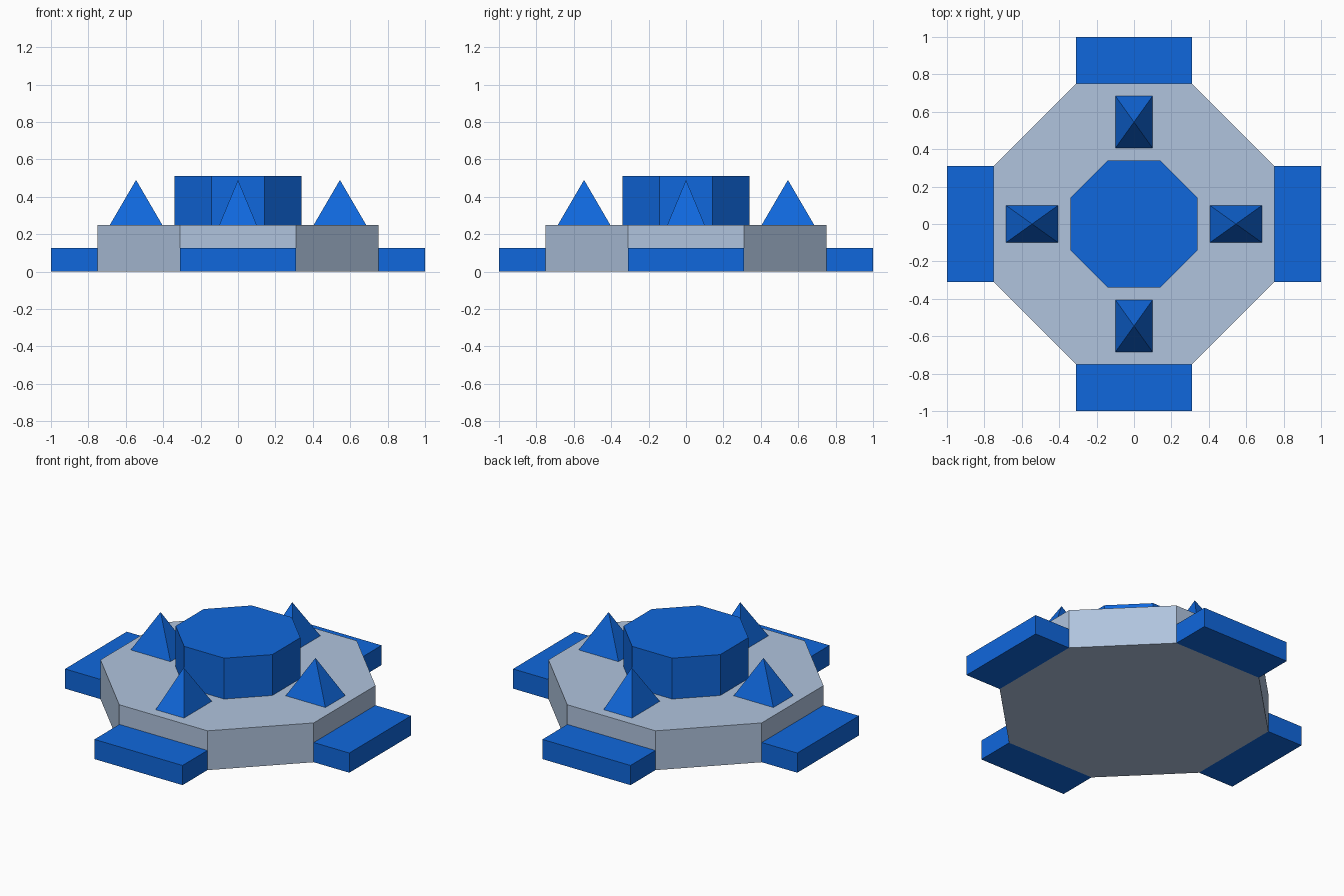
import bpy
import bmesh
from math import cos, pi
from mathutils import Matrix

if "Cube" in bpy.data.objects:
    bpy.data.objects.remove(bpy.data.objects["Cube"], do_unlink=True)


def make_material(name, rgb):
    color = (*rgb, 1.0)
    mat = bpy.data.materials.new(name)
    mat.use_nodes = True
    mat.diffuse_color = color
    mat.node_tree.nodes["Principled BSDF"].inputs["Base Color"].default_value = color
    return mat


blue = make_material("strong_blue", (0.005, 0.137, 0.72))
grey = make_material("pale_blue_grey", (0.434, 0.552, 0.73))


def add_solid(name, mat, sides, size, centre, turn=0.0, taper=1.0):
    """Regular prism or pyramid whose flat sides face the axes, size = full x, y, z."""
    bm = bmesh.new()
    radius = 0.5 / cos(pi / sides)
    bmesh.ops.create_cone(bm, cap_ends=True, segments=sides, radius1=radius,
                          radius2=radius * taper, depth=1.0)
    bm.transform(Matrix.Rotation(pi / sides, 4, "Z"))
    bm.transform(Matrix.Diagonal((*size, 1.0)))
    bm.transform(Matrix.Translation(centre))
    bm.transform(Matrix.Rotation(turn, 4, "Z"))
    bmesh.ops.remove_doubles(bm, verts=bm.verts, dist=0.0001)
    bmesh.ops.recalc_face_normals(bm, faces=bm.faces)
    mesh = bpy.data.meshes.new(name)
    bm.to_mesh(mesh)
    bm.free()
    mesh.materials.append(mat)
    obj = bpy.data.objects.new(name, mesh)
    bpy.context.collection.objects.link(obj)
    return obj


# Octagonal platform and raised central drum
add_solid("platform", grey, 8, (1.5, 1.5, 0.25), (0, 0, 0.125))
add_solid("central_drum", blue, 8, (0.68, 0.68, 0.26), (0, 0, 0.38))

# One step and one pyramid on each of the four sides
for i, side in enumerate(("front", "left", "back", "right")):
    turn = i * pi / 2
    add_solid(side + "_step", blue, 4, (0.62, 0.25, 0.125), (0, -0.875, 0.0625), turn)
    add_solid(side + "_pyramid", blue, 4, (0.2, 0.28, 0.24), (0, -0.545, 0.37), turn, 0.0)
